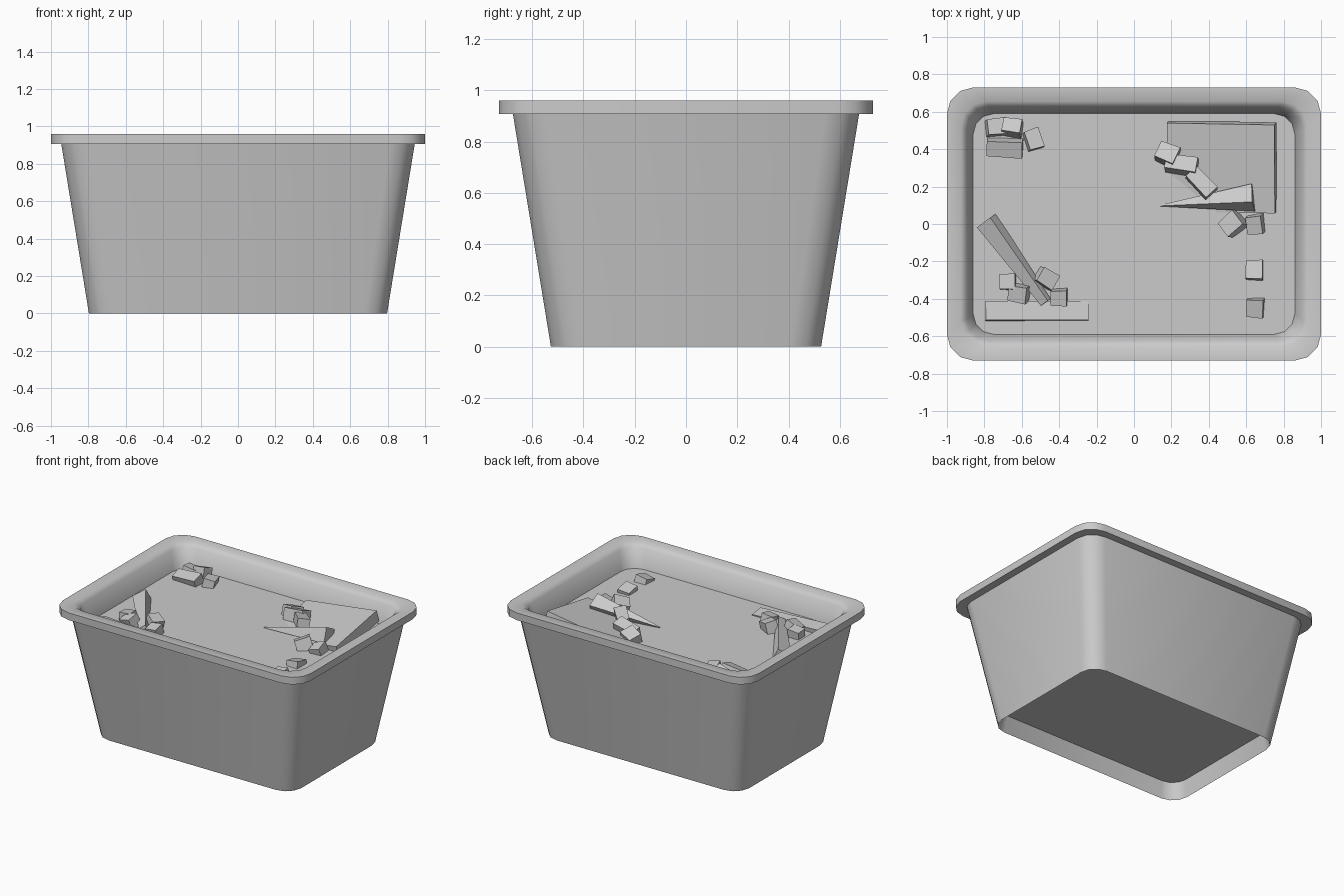
import bpy, bmesh, math
from mathutils import Matrix, Vector, Euler


def make_object(name, bm):
    bmesh.ops.recalc_face_normals(bm, faces=bm.faces)
    me = bpy.data.meshes.new(name)
    bm.to_mesh(me)
    bm.free()
    ob = bpy.data.objects.new(name, me)
    bpy.context.collection.objects.link(ob)
    return ob


def rounded_ring(bm, hx, hy, z, r, seg=3):
    pts = []
    for k, (sx, sy) in enumerate([(1, 1), (-1, 1), (-1, -1), (1, -1)]):
        for i in range(seg + 1):
            a = math.radians(90 * (k + i / seg))
            pts.append(bm.verts.new((sx * (hx - r) + r * math.cos(a),
                                     sy * (hy - r) + r * math.sin(a), z)))
    return pts


# Tapered tub: recessed underside, outer wall, rim lip, inner slope, filled top
profile = [  # half x, half y, z, corner radius
    (0.775, 0.505, 0.12, 0.11),
    (0.797, 0.527, 0.00, 0.12),
    (0.945, 0.675, 0.907, 0.13),
    (1.00, 0.73, 0.907, 0.14),
    (1.00, 0.73, 0.96, 0.14),
    (0.925, 0.655, 0.96, 0.13),
    (0.895, 0.625, 0.935, 0.12),
    (0.86, 0.59, 0.80, 0.11),
]
bm = bmesh.new()
rings = [rounded_ring(bm, *p) for p in profile]
for a, b in zip(rings, rings[1:]):
    n = len(a)
    for i in range(n):
        bm.faces.new((a[i], a[(i + 1) % n], b[(i + 1) % n], b[i]))
bm.faces.new(rings[0])
bm.faces.new(rings[-1])
tub = make_object("tub", bm)
bpy.context.view_layer.objects.active = tub
tub.select_set(True)
bpy.ops.object.shade_smooth_by_angle(angle=math.radians(58))
tub.select_set(False)


def chunk(name, loc, size, rot=(0, 0, 0), taper=1.0):
    """Angular block; taper narrows its -x end."""
    bm = bmesh.new()
    bmesh.ops.create_cube(bm, size=1)
    for v in bm.verts:
        k = taper if v.co.x < 0 else 1
        v.co = Vector((v.co.x * size[0], v.co.y * size[1] * k, v.co.z * size[2] * k))
    e = Euler([math.radians(d) for d in rot])
    bmesh.ops.transform(bm, matrix=Matrix.Translation(loc) @ e.to_matrix().to_4x4(),
                        verts=bm.verts)
    return make_object(name, bm)


# Large debris: tilted slab, splinter and two beams
chunk("tilted_slab", (0.47, 0.305, 0.805), (0.58, 0.48, 0.08), (10, -8, -1))
chunk("splinter", (0.39, 0.12, 0.83), (0.50, 0.11, 0.11), (-28, -6, 5), 0.05)
chunk("leaning_beam", (-0.63, -0.20, 0.815), (0.54, 0.10, 0.08), (-28, 2, 126), 0.5)
chunk("flat_beam", (-0.52, -0.468, 0.788), (0.55, 0.10, 0.08), (-8, 3, 0))

# Small rubble: x, y, z, length, width, height, rotation in degrees
rubble = [
    (-0.74, 0.515, 0.81, 0.10, 0.09, 0.09, (-10, 12, 5)),
    (-0.65, 0.515, 0.83, 0.10, 0.08, 0.09, (-20, -8, -8)),
    (-0.69, 0.410, 0.81, 0.19, 0.09, 0.09, (18, -4, -3)),
    (-0.54, 0.450, 0.81, 0.08, 0.11, 0.09, (-5, 12, 18)),
    (-0.675, -0.31, 0.815, 0.085, 0.085, 0.09, (-4, -4, 0)),
    (-0.615, -0.37, 0.825, 0.10, 0.09, 0.08, (15, -15, -10)),
    (-0.47, -0.29, 0.825, 0.10, 0.09, 0.09, (-8, 15, -32)),
    (-0.40, -0.39, 0.815, 0.085, 0.085, 0.09, (12, -5, 0)),
    (0.18, 0.37, 0.825, 0.11, 0.10, 0.09, (-18, -12, -22)),
    (0.255, 0.315, 0.84, 0.17, 0.085, 0.09, (-18, -8, -8)),
    (0.36, 0.22, 0.867, 0.16, 0.085, 0.07, (-10, -8, -46)),
    (0.53, 0.00, 0.825, 0.11, 0.10, 0.09, (-18, -15, 42)),
    (0.65, 0.00, 0.81, 0.085, 0.10, 0.08, (12, -15, 5)),
    (0.645, -0.25, 0.795, 0.09, 0.105, 0.08, (-12, -5, 0)),
    (0.65, -0.445, 0.795, 0.09, 0.10, 0.08, (15, -8, -4)),
]
for i, (x, y, z, a, b, c, r) in enumerate(rubble):
    chunk(f"rubble_{i + 1}", (x, y, z), (a, b, c), r, 0.92)
